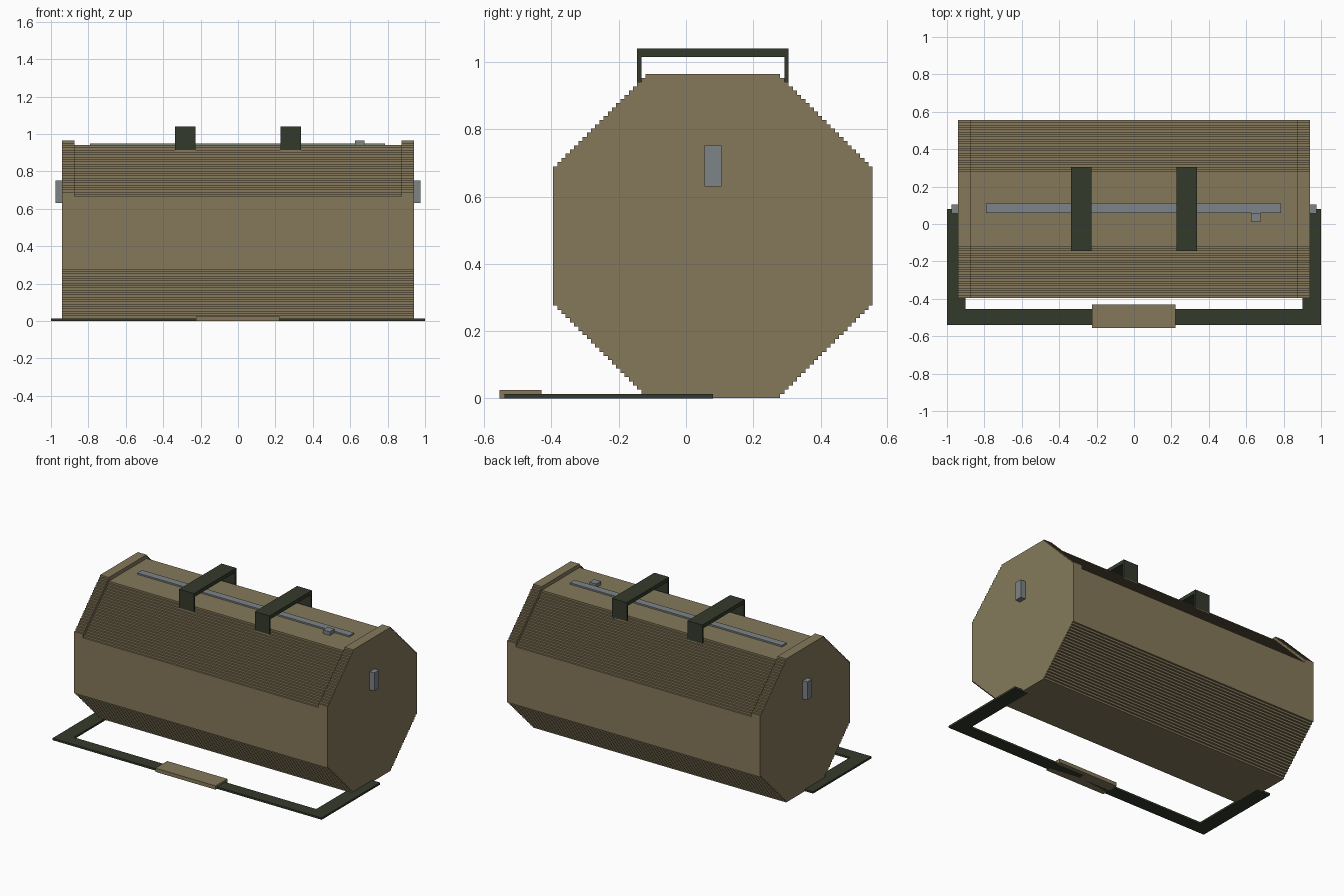
import bpy, bmesh

if "Cube" in bpy.data.objects:
    bpy.data.objects.remove(bpy.data.objects["Cube"])


def material(name, rgb):
    m = bpy.data.materials.new(name)
    m.diffuse_color = (*rgb, 1)
    m.use_nodes = True
    m.node_tree.nodes["Principled BSDF"].inputs["Base Color"].default_value = m.diffuse_color
    return m


TAN = material("tan canvas", (0.235, 0.191, 0.105))
GREEN = material("dark green webbing", (0.034, 0.042, 0.025))
GREY = material("grey metal", (0.205, 0.227, 0.242))


def finish(name, bm, mat):
    bmesh.ops.recalc_face_normals(bm, faces=bm.faces)
    me = bpy.data.meshes.new(name)
    bm.to_mesh(me)
    bm.free()
    me.materials.append(mat)
    ob = bpy.data.objects.new(name, me)
    bpy.context.collection.objects.link(ob)
    return ob


def box(name, x, y, z, mat):
    bm = bmesh.new()
    bmesh.ops.create_cube(bm, size=1)
    for v in bm.verts:
        v.co = [lo + (c + 0.5) * (hi - lo) for c, (lo, hi) in zip(v.co, (x, y, z))]
    return finish(name, bm, mat)


def extrude_profile(name, points, x0, x1, mat):
    """Prism along x from a (y, z) outline."""
    bm = bmesh.new()
    face = bm.faces.new([bm.verts.new((x0, y, z)) for y, z in points])
    new = bmesh.ops.extrude_face_region(bm, geom=[face])["geom"]
    bmesh.ops.translate(bm, vec=(x1 - x0, 0, 0),
                        verts=[g for g in new if isinstance(g, bmesh.types.BMVert)])
    return finish(name, bm, mat)


# Stepped octagon outline; "drop" lowers the upper half
STEP, COUNT, MID_Y, HALF, TOP = 0.0125, 22, 0.08, 0.475, 0.965


def outline(drop):
    upper, lower = [], []
    for i in range(COUNT):
        w = HALF - i * STEP
        zu = TOP - (COUNT - i) * STEP - drop
        zl = (COUNT - i) * STEP + 0.001
        upper += [(w, zu), (w - STEP, zu)]
        lower += [(w, zl), (w - STEP, zl)]
    upper.append((HALF - COUNT * STEP, TOP - drop))
    lower.append((HALF - COUNT * STEP, 0.001))
    right = lower[::-1] + upper
    left = [(-w, z) for w, z in right[::-1]]
    return [(MID_Y + w, z) for w, z in right + left]


# Bag body: full outline at the ends, lowered top in the middle
bm = bmesh.new()
stations = [(-0.94, 0), (-0.875, 0), (-0.875, 0.025),
            (0.875, 0.025), (0.875, 0), (0.94, 0)]
rings = [[bm.verts.new((x, y, z)) for y, z in outline(d)] for x, d in stations]
for a, b in zip(rings, rings[1:]):
    for i in range(len(a)):
        j = (i + 1) % len(a)
        bm.faces.new((a[i], a[j], b[j], b[i]))
bm.faces.new(rings[0])
bm.faces.new(rings[-1])
bmesh.ops.remove_doubles(bm, verts=bm.verts, dist=1e-5)
bmesh.ops.dissolve_degenerate(bm, edges=bm.edges, dist=1e-5)
finish("bag_body", bm, TAN)

# Zip and pull tab
box("zip", (-0.79, 0.785), (0.06, 0.11), (0.93, 0.95), GREY)
box("zip_pull", (0.625, 0.675), (0.01, 0.06), (0.93, 0.965), GREY)

# Carry handles and side clips
handle = [(-0.145, 0.905), (-0.145, 1.04), (0.305, 1.04), (0.305, 0.905),
          (0.293, 0.905), (0.293, 1.015), (-0.133, 1.015), (-0.133, 0.905)]
for side, s in (("left", -1), ("right", 1)):
    c = s * 0.281
    extrude_profile(side + "_carry_handle", handle, c - 0.055, c + 0.055, GREEN)
    box(side + "_clip", sorted((s * 0.93, s * 0.975)), (0.055, 0.105), (0.63, 0.752), GREY)

# Shoulder strap lying on the ground, with its pad
bm = bmesh.new()
strap = [(-1, 0.08), (-1, -0.54), (1, -0.54), (1, 0.08),
         (0.9, 0.08), (0.9, -0.455), (-0.9, -0.455), (-0.9, 0.08)]
face = bm.faces.new([bm.verts.new((x, y, 0)) for x, y in strap])
new = bmesh.ops.extrude_face_region(bm, geom=[face])["geom"]
bmesh.ops.translate(bm, vec=(0, 0, 0.013),
                    verts=[g for g in new if isinstance(g, bmesh.types.BMVert)])
finish("shoulder_strap", bm, GREEN)
box("shoulder_pad", (-0.225, 0.222), (-0.555, -0.43), (0, 0.025), TAN)
